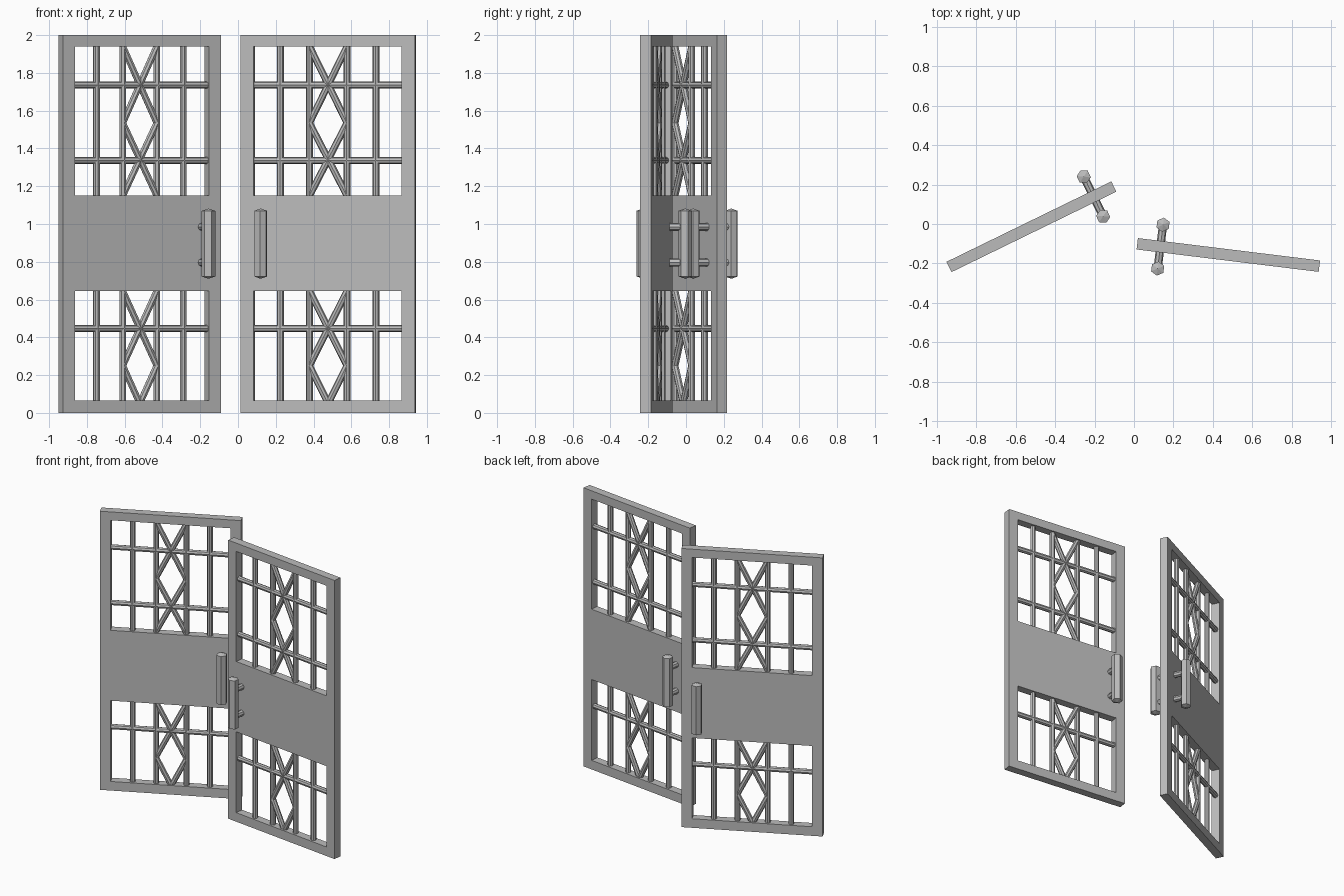
import bpy, bmesh, math
from mathutils import Vector, Matrix

if "Cube" in bpy.data.objects:
    bpy.data.objects.remove(bpy.data.objects["Cube"])

W, T, H = 0.93, 0.058, 2.0          # door width, thickness, height
OPEN = 0.395                        # half width of the openings
ZS = [0, 0.065, 0.645, 1.15, 1.94, H]
BAR = 0.0185

grey = bpy.data.materials.new("grey metal")
grey.diffuse_color = (0.5, 0.5, 0.5, 1)
grey.use_nodes = True
grey.node_tree.nodes["Principled BSDF"].inputs["Base Color"].default_value = grey.diffuse_color


def finish(name, bm, place):
    bmesh.ops.recalc_face_normals(bm, faces=bm.faces[:])
    me = bpy.data.meshes.new(name)
    bm.to_mesh(me)
    bm.free()
    me.materials.append(grey)
    ob = bpy.data.objects.new(name, me)
    ob.matrix_world = place
    bpy.context.collection.objects.link(ob)


def rod(bm, a, b, r, sides=8):
    a, b = Vector(a), Vector(b)
    d = b - a
    m = Matrix.Translation((a + b) / 2) @ d.to_track_quat('Z', 'Y').to_matrix().to_4x4()
    bmesh.ops.create_cone(bm, cap_ends=True, segments=sides, radius1=r, radius2=r,
                          depth=d.length, matrix=m)


def frame(name, place):
    # flat grid with two cells left open, thickened to a slab
    bm = bmesh.new()
    xs = [-W / 2, -OPEN, OPEN, W / 2]
    v = [[bm.verts.new((x, -T / 2, z)) for x in xs] for z in ZS]
    for j in range(5):
        for i in range(3):
            if i == 1 and j in (1, 3):
                continue
            bm.faces.new((v[j][i], v[j][i + 1], v[j + 1][i + 1], v[j + 1][i]))
    new = bmesh.ops.extrude_face_region(bm, geom=bm.faces[:], use_keep_orig=True)
    bmesh.ops.translate(bm, vec=(0, T, 0),
                        verts=[g for g in new["geom"] if isinstance(g, bmesh.types.BMVert)])
    finish(name, bm, place)


def lattice(name, place):
    bm = bmesh.new()
    e = 0.012                        # ends are sunk into the frame
    for lo, hi in ((ZS[1], ZS[2]), (ZS[3], ZS[4])):
        for x in (-0.255, -0.1, 0.1, 0.255):
            rod(bm, (x, 0, lo - e), (x, 0, hi + e), BAR)
    for z in (0.446, 1.337, 1.735):
        rod(bm, (-OPEN - e, 0, z), (OPEN + e, 0, z), BAR)
    # crossing zigzags that form the diamonds
    for s in (-1, 1):
        for path in ([(-0.1, 1.94), (0.1, 1.535), (-0.1, 1.15)],
                     [(-0.1, 0.645), (0.1, 0.25), (0, 0.05)]):
            for (x1, z1), (x2, z2) in zip(path, path[1:]):
                rod(bm, (s * x1, 0, z1), (s * x2, 0, z2), BAR)
    finish(name, bm, place)


def handles(name, place, x):
    bm = bmesh.new()
    for y in (-0.112, 0.112):
        # grip with shallow pointed ends
        rod(bm, (x, y, 0.722), (x, y, 1.07), 0.036, 6)
        caps = [f for f in bm.faces if abs(f.normal.z) > 0.9 and len(f.verts) == 6
                and abs(f.calc_center_median().y - y) < 0.01]
        for f in caps:
            up = 0.012 if f.calc_center_median().z > 0.9 else -0.012
            p = bmesh.ops.poke(bm, faces=[f])
            p["verts"][0].co.z += up
    for z in (0.796, 0.985):
        rod(bm, (x, -0.112, z), (x, 0.112, z), 0.021)
    finish(name, bm, place)


for side, cx, cy, ang, hx in (("left", -0.52, -0.014, 26, 0.35),
                              ("right", 0.478, -0.157, -7, -0.347)):
    place = Matrix.Translation((cx, cy, 0)) @ Matrix.Rotation(math.radians(ang), 4, 'Z')
    frame(side + "_door_frame", place)
    lattice(side + "_door_lattice", place)
    handles(side + "_door_handles", place, hx)
